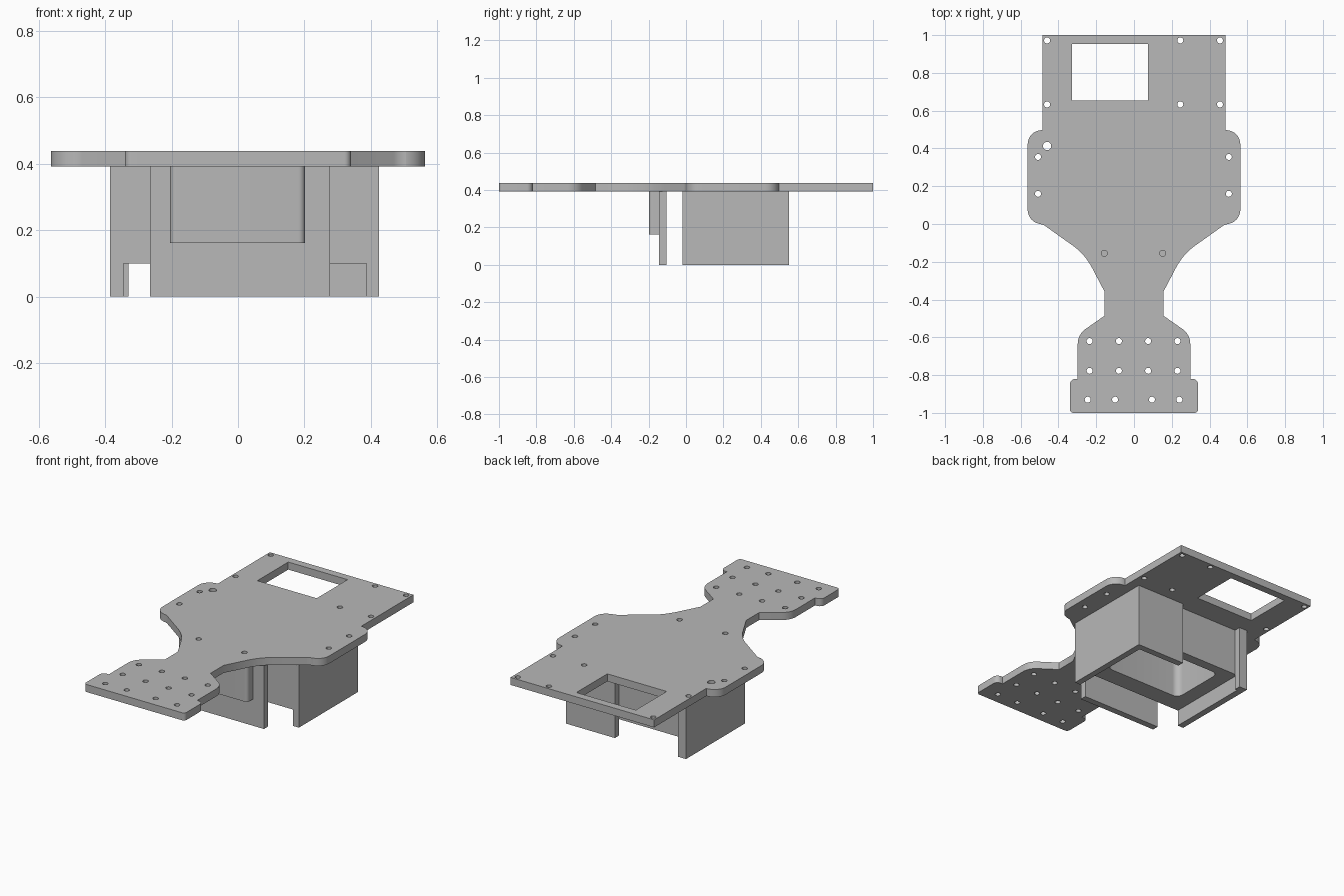
import bpy
from math import sin, cos, pi
from mathutils import Vector

cube = bpy.data.objects.get("Cube")
if cube:
    bpy.data.objects.remove(cube, do_unlink=True)

GREY = (0.48, 0.48, 0.48, 1)
mat = bpy.data.materials.new("plain grey")
mat.use_nodes = True
mat.diffuse_color = GREY
mat.node_tree.nodes["Principled BSDF"].inputs["Base Color"].default_value = GREY

PLATE_Z, TOP_Z = 0.392, 0.438


def rounded(corners, steps=8):
    """Corners are (x, y, fillet length); fillets become short curved runs."""
    out = []
    for i, (x, y, r) in enumerate(corners):
        p = Vector((x, y))
        if not r:
            out.append(p)
            continue
        a = Vector(corners[i - 1][:2])
        b = Vector(corners[(i + 1) % len(corners)][:2])
        a = p + (a - p).normalized() * r
        b = p + (b - p).normalized() * r
        w = abs(cos((a - p).angle(b - p) / 2 - pi / 2))
        for k in range(steps + 1):
            t = k / steps
            c0, c1, c2 = (1 - t) ** 2, 2 * t * (1 - t) * w, t * t
            out.append((a * c0 + p * c1 + b * c2) / (c0 + c1 + c2))
    return out


def rect(x0, x1, y0, y1, r=0):
    return rounded([(x0, y0, r), (x1, y0, r), (x1, y1, r), (x0, y1, r)])


def circle(x, y, r, n=20):
    return [(x + r * cos(2 * pi * k / n), y + r * sin(2 * pi * k / n)) for k in range(n)]


def slab(name, loops, z0, z1):
    """Extrude an outline, with any further loops as holes."""
    cu = bpy.data.curves.new(name, 'CURVE')
    cu.dimensions = '2D'
    cu.fill_mode = 'BOTH'
    cu.extrude = (z1 - z0) / 2
    for loop in loops:
        s = cu.splines.new('POLY')
        s.points.add(len(loop) - 1)
        for pt, q in zip(s.points, loop):
            pt.co = (q[0], q[1], 0, 1)
        s.use_cyclic_u = True
    ob = bpy.data.objects.new(name, cu)
    ob.location.z = (z0 + z1) / 2
    bpy.context.collection.objects.link(ob)
    bpy.ops.object.select_all(action='DESELECT')
    ob.select_set(True)
    bpy.context.view_layer.objects.active = ob
    bpy.ops.object.convert(target='MESH')
    ob = bpy.context.view_layer.objects.active
    ob.data.materials.clear()
    ob.data.materials.append(mat)
    bpy.ops.object.shade_smooth_by_angle()
    return ob


# Deck plate: half outline from back to front, mirrored
half = [(0.485, 1, 0), (0.485, 0.497, 0), (0.563, 0.497, 0.075), (0.563, 0.0, 0.075),
        (0.485, 0.0, 0.02), (0.26, -0.16, 0.08), (0.155, -0.36, 0), (0.155, -0.485, 0),
        (0.298, -0.585, 0.05), (0.298, -0.82, 0), (0.34, -0.82, 0.03), (0.34, -1, 0.02)]
outline = rounded(half + [(-x, y, r) for x, y, r in reversed(half)])

# Screw holes
spots = [(x, y) for x in (-0.46, 0.245, 0.455) for y in (0.972, 0.633)]
spots += [(x, y) for x in (-0.508, 0.502) for y in (0.355, 0.16)]
spots += [(-0.157, -0.155), (0.152, -0.155)]
spots += [(x, y) for x in (-0.235, -0.08, 0.075, 0.23) for y in (-0.62, -0.777)]
spots += [(x, -0.93) for x in (-0.245, -0.1, 0.095, 0.24)]
holes = [circle(x, y, 0.016) for x, y in spots] + [circle(-0.46, 0.413, 0.022)]
window = rect(-0.328, 0.073, 0.655, 0.953)
slab("deck_plate", [outline, window] + holes, PLATE_Z, TOP_Z)

# Battery box: inner frame with a rounded pocket, and its outer walls
slab("box_frame", [rect(-0.345, 0.387, -0.02, 0.51),
                   rect(-0.25, 0.285, 0.095, 0.45, 0.04)], 0.1, PLATE_Z)
slab("box_left_wall", [[(-0.385, -0.02), (-0.345, -0.02), (-0.345, 0.51),
                        (-0.33, 0.51), (-0.33, 0.55), (-0.385, 0.55)]], 0, PLATE_Z)
slab("box_right_wall", [[(0.387, -0.02), (0.425, -0.02), (0.425, 0.55),
                         (0.095, 0.55), (0.095, 0.51), (0.387, 0.51)]], 0, PLATE_Z)

# Front upright with a thicker rounded pad on its upper part
slab("front_upright", [rect(-0.265, 0.277, -0.145, -0.105)], 0, PLATE_Z)
slab("front_pad", [rounded([(-0.205, -0.145, 0), (-0.205, -0.198, 0.02),
                            (0.202, -0.198, 0.02), (0.202, -0.145, 0)])], 0.162, PLATE_Z)
